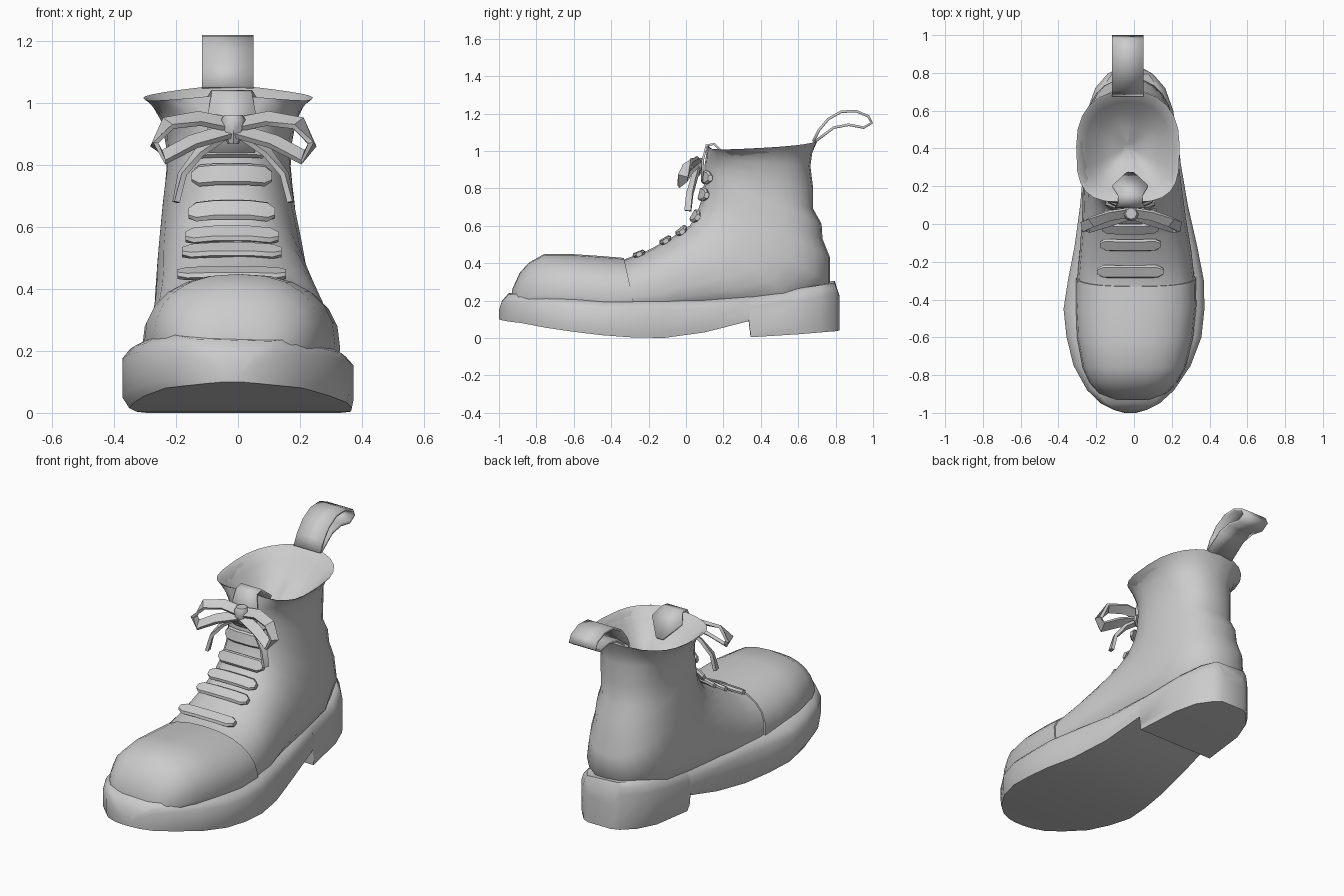
import bpy, bmesh
from math import sin, cos, pi, radians
from mathutils import Vector

if "Cube" in bpy.data.objects:
    bpy.data.objects.remove(bpy.data.objects["Cube"], do_unlink=True)

grey = bpy.data.materials.new("plain grey")
grey.use_nodes = True
grey.diffuse_color = (0.6, 0.6, 0.6, 1)
grey.node_tree.nodes["Principled BSDF"].inputs["Base Color"].default_value = grey.diffuse_color


def finish(name, bm, angle=40):
    """Turn a bmesh into a smooth-shaded object with sharp creases."""
    bmesh.ops.recalc_face_normals(bm, faces=bm.faces)
    mesh = bpy.data.meshes.new(name)
    bm.to_mesh(mesh)
    bm.free()
    mesh.shade_smooth()
    mesh.set_sharp_from_angle(angle=radians(angle))
    mesh.materials.append(grey)
    obj = bpy.data.objects.new(name, mesh)
    bpy.context.collection.objects.link(obj)
    return obj


def loft(name, rings, angle=40):
    """Skin a list of equal closed rings and cap both ends."""
    bm = bmesh.new()
    loops = [[bm.verts.new(p) for p in ring] for ring in rings]
    count = len(loops[0])
    for a, b in zip(loops, loops[1:]):
        for i in range(count):
            j = (i + 1) % count
            bm.faces.new((a[i], a[j], b[j], b[i]))
    bm.faces.new(loops[0])
    bm.faces.new(loops[-1])
    return finish(name, bm, angle)


def section(row, grow=0.0, front=0.85, sides=24):
    """Rounded slice of the upper between an instep point and a heel/sole point."""
    ty, tz, by, bz, w, xc, f = row
    top, low = Vector((0, ty, tz)), Vector((0, by, bz))
    axis = (top - low).normalized() * grow
    top, low = top + axis, low - axis
    ring = []
    for k in range(sides):
        c, s = cos(2 * pi * k / sides), sin(2 * pi * k / sides)
        e = front if s > 0 else 0.85
        x = (w + grow) * (abs(c) ** e) * (1 if c > 0 else -1)
        v = f + (1 - f) * s ** e if s > 0 else f - f * abs(s) ** e
        p = low.lerp(top, v)
        ring.append((x + xc, p.y, p.z))
    return ring


def strip(name, path, xc, thick):
    """Flat band swept across x along a path of (y, z, width)."""
    bm = bmesh.new()
    rows = [[bm.verts.new((xc + s * w / 2, y, z)) for s in (-1, 1)] for y, z, w in path]
    for a, b in zip(rows, rows[1:]):
        bm.faces.new((a[0], a[1], b[1], b[0]))
    mod = finish(name, bm, 50).modifiers.new("thickness", "SOLIDIFY")
    mod.thickness = thick
    mod.offset = 0


# Upper slices: top y, top z, bottom y, bottom z, half width, centre x
slices = [
    (-.93, .25, -.93, .16, .10, -.01),
    (-.89, .34, -.90, .14, .175, -.01),
    (-.84, .395, -.84, .14, .225, -.005),
    (-.76, .44, -.76, .13, .265, 0),
    (-.60, .44, -.60, .12, .30, .005),
    (-.45, .43, -.43, .10, .312, .01),
    (-.33, .42, -.26, .10, .31, .01),
    (-.20, .47, -.10, .10, .295, .008),
    (-.08, .535, .10, .12, .275, 0),
    (.02, .60, .35, .13, .26, -.01),
    (.06, .67, .62, .15, .248, -.02),
    (.08, .73, .77, .29, .235, -.025),
    (.09, .79, .77, .43, .22, -.03),
    (.10, .84, .73, .53, .212, -.03),
    (.10, .87, .725, .61, .205, -.03),
    (.10, .90, .68, .69, .20, -.03),
    (.10, .93, .68, .80, .203, -.03),
    (.105, .96, .665, .92, .217, -.03),
    (.11, .995, .675, .99, .245, -.032),
    (.115, 1.028, .705, 1.06, .274, -.032),
]
# The widest level moves from low on the foot to the middle of the shaft
rows = [r + (min(.5, .33 + .02 * max(0, i - 5)),) for i, r in enumerate(slices)]

# Upper, squarer at the front of the collar, dipping at its sides, with a dished opening
outer = [section(r) for r in rows[4:-3]]
outer += [section(r, front=e) for r, e in zip(rows[-3:], (.75, .65, .6))]
outer[-1] = [(x, y, z - .1 * abs(x + .03)) for x, y, z in outer[-1]]
dish = [[(-.03 + (x + .03) * s, .41 + (y - .41) * s, z - d) for x, y, z in outer[-1]]
        for s, d in ((.965, .004), (.8, .055), (.6, .115), (.35, .165), (.1, .185))]
loft("boot_upper", outer + dish, 55)

# Toe cap lapping over the upper
loft("toe_cap", [section(r, .008) for r in rows[:7]], 55)

# Sole and heel: y, bottom z, top z, half width, centre x
stations = [
    (-1.0, .10, .125, .03, -.02),
    (-.985, .095, .17, .085, -.02),
    (-.95, .088, .21, .155, -.02),
    (-.88, .08, .22, .23, -.018),
    (-.75, .055, .215, .31, -.01),
    (-.60, .033, .205, .357, 0),
    (-.45, .015, .195, .373, 0),
    (-.30, .004, .195, .36, .01),
    (-.12, 0, .195, .325, .01),
    (.10, .03, .195, .285, 0),
    (.335, .09, .215, .255, -.01),
    (.345, .004, .215, .255, -.01),
    (.60, .02, .25, .228, -.02),
    (.72, .03, .265, .185, -.02),
    (.795, .036, .275, .12, -.02),
    (.82, .04, .20, .075, -.02),
]
sole = []
for y, zb, zt, w, xc in stations:
    h = zt - zb
    ring = []
    for side, inset in ((1, .985), (-1, .94)):
        half = [(w * inset, zb), (w, zb + .18 * h), (w, zt - .17 * h),
                (w * .93, zt), (w * .8, zt + .025)]
        # The welt leans a little higher on the right
        half = [(xc + side * x, y, z - .2 * side * x * (z - zb)) for x, z in half]
        ring += half[::side]
    sole.append(ring)
loft("sole_and_heel", sole, 50)

# Lace rungs climbing the instep: y, z, slope, half length
rungs = [(-.25, .447, 22, .175), (-.11, .522, 30, .16), (-.025, .575, 38, .15),
         (.043, .655, 60, .14), (.08, .77, 76, .13), (.095, .86, 82, .12)]
for n, (y, z, slope, length) in enumerate(rungs):
    t = Vector((0, cos(radians(slope)), sin(radians(slope))))
    up = Vector((0, -t.z, t.y))
    drop = .0006 * slope - .008
    rings = []
    for u, taper in ((-1, .45), (-.82, 1), (-.4, 1), (.4, 1), (.82, 1), (1, .45)):
        mid = Vector((u * length - .02, y, z)) + up * (.006 - drop * u * u)
        rings.append([mid + t * .036 * taper * a + up * b * .012
                      for a, b in ((-1, 0), (-.75, 1), (.75, 1), (1, 0), (.75, -1), (-.75, -1))])
    loft(f"lace_rung_{n + 1}", rings)

# Tongue curling over into the opening, ending in a point
strip("tongue", [(.085, .84, .15), (.09, .95, .16), (.11, 1.03, .13), (.15, 1.037, .13),
                 (.20, .99, .19), (.27, .91, .04)], -.02, .012)

# Pull loop at the back of the collar
strip("pull_loop", [(y, z, .166) for y, z in (
    (.68, 1.05), (.71, 1.11), (.76, 1.17), (.83, 1.21), (.91, 1.213), (.975, 1.185),
    (.993, 1.15), (.95, 1.125), (.87, 1.14), (.79, 1.125), (.69, 1.05))], -.033, .014)


def ribbon(name, points, width):
    """Flat lace through the given points, with its breadth tipped up and back."""
    pts = [Vector(p) for p in points]
    rings = []
    for i, p in enumerate(pts):
        t = (pts[min(i + 1, len(pts) - 1)] - pts[max(i - 1, 0)]).normalized()
        across = Vector((0, .8, .6))
        across = (across - t * across.dot(t)).normalized() * width / 2
        normal = t.cross(across).normalized() * .009
        rings.append([p + across * a + normal * b
                      for a, b in ((-1, -1), (1, -1), (1, 1), (-1, 1))])
    loft(name, rings)


# Bow loops and hanging ends, mirrored about the knot
for side, label in ((1, "left"), (-1, "right")):
    def place(points):
        return [(-.015 + side * x, y, z) for x, y, z in points]
    ribbon(f"bow_loop_{label}", place([(.01, .06, .93), (.11, .045, .95), (.21, .01, .935),
                                       (.255, -.015, .865), (.225, -.02, .825),
                                       (.13, .01, .875), (.01, .05, .91)]), .055)
    ribbon(f"bow_end_{label}", place([(.01, .06, .91), (.11, .04, .84),
                                      (.165, .02, .77), (.185, .01, .68)]), .035)

# Knot
loft("bow_knot", [[(-.015 + r * cos(k * pi / 4), .055 + r * sin(k * pi / 4), z)
                   for k in range(8)]
                  for r, z in ((.018, .868), (.034, .90), (.04, .945), (.03, .962))])
